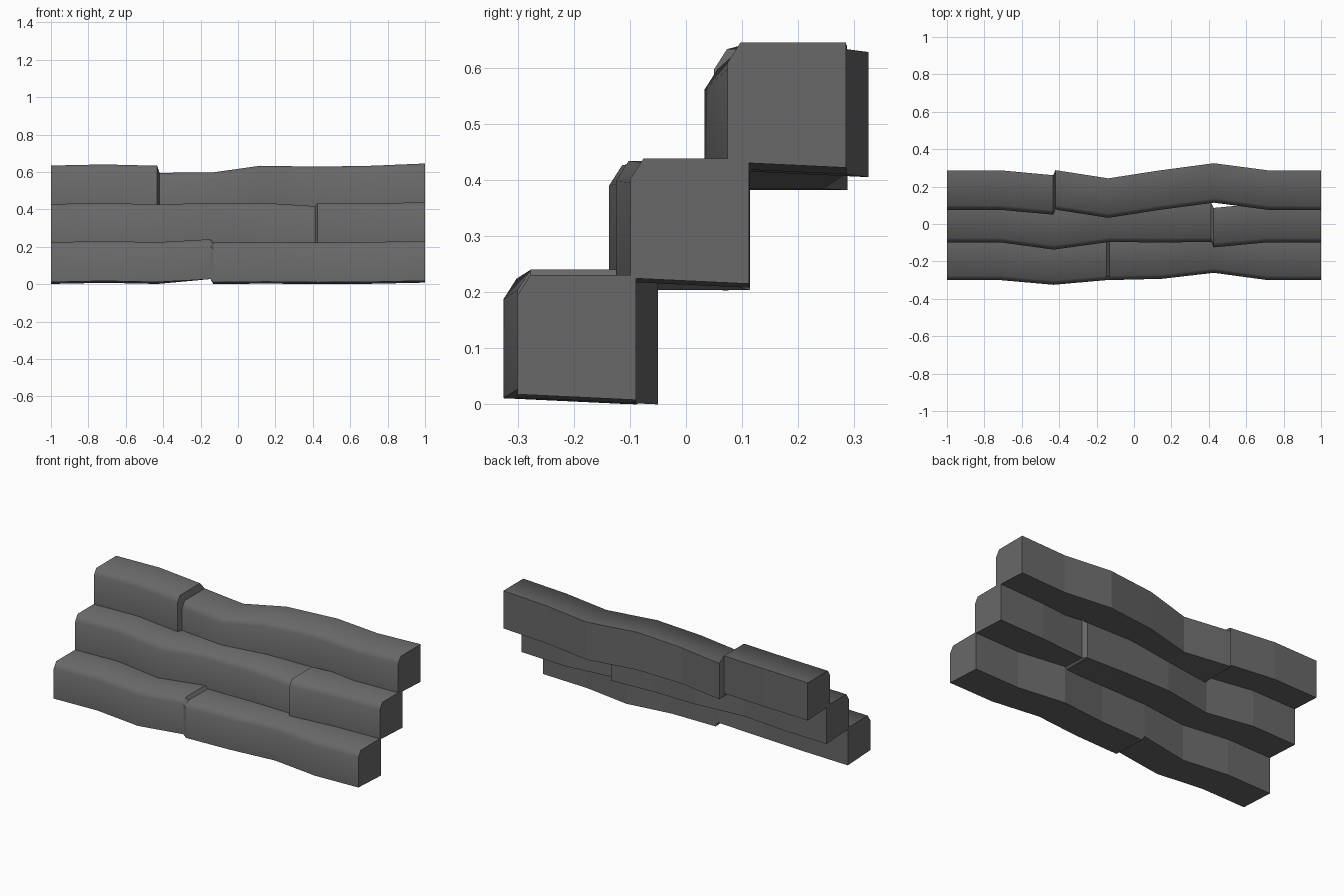
import bpy, bmesh

if "Cube" in bpy.data.objects:
    bpy.data.objects.remove(bpy.data.objects["Cube"])

HEIGHT, DEPTH = 0.213, 0.211

# Dark grey stone
stone = bpy.data.materials.new("dark_stone")
stone.diffuse_color = (0.14, 0.14, 0.14, 1)
stone.use_nodes = True
stone.node_tree.nodes["Principled BSDF"].inputs["Base Color"].default_value = stone.diffuse_color


def stone_step(name, stations):
    """Sweep a chamfered block section through stations (x, front y, top z, back drop)."""
    bm = bmesh.new()
    rings = []
    for x, y, z, drop in stations:
        section = [(y, z - HEIGHT), (y, z - 0.036), (y + 0.023, z),
                   (y + DEPTH, z), (y + DEPTH, z - HEIGHT - drop)]
        rings.append([bm.verts.new((x, py, pz)) for py, pz in section])
    for a, b in zip(rings, rings[1:]):
        joint = b[0].co.x - a[0].co.x < 0.03
        for i in range(5):
            j = (i + 1) % 5
            face = bm.faces.new((a[i], a[j], b[j], b[i]))
            # front, chamfer and top are smooth; back, underside and joints are flat
            face.smooth = i < 3 and not joint
    bm.faces.new(rings[0])
    bm.faces.new(rings[-1])
    bmesh.ops.recalc_face_normals(bm, faces=bm.faces)
    # hard edges wherever a flat face meets a smooth one
    for e in bm.edges:
        e.smooth = all(f.smooth for f in e.link_faces)
    mesh = bpy.data.meshes.new(name)
    bm.to_mesh(mesh)
    bm.free()
    mesh.materials.append(stone)
    obj = bpy.data.objects.new(name, mesh)
    bpy.context.collection.objects.link(obj)


D = 0.010
# Lower step, joint near x = -0.14
stone_step("lower_step", [
    (-1, -0.30, 0.224, D), (-0.715, -0.30, 0.230, D), (-0.43, -0.325, 0.224, D),
    (-0.147, -0.30, 0.240, 0), (-0.132, -0.30, 0.223, D), (0.15, -0.293, 0.226, D),
    (0.427, -0.261, 0.223, D), (0.715, -0.30, 0.225, D), (1, -0.30, 0.231, D)])

# Middle step, joint near x = 0.42
stone_step("middle_step", [
    (-1, -0.098, 0.428, D), (-0.715, -0.098, 0.434, D), (-0.43, -0.137, 0.426, D),
    (-0.14, -0.097, 0.434, D), (0.14, -0.098, 0.434, D), (0.413, -0.097, 0.417, 0),
    (0.426, -0.125, 0.434, D), (0.715, -0.098, 0.431, D), (1, -0.099, 0.438, D)])

# Upper step, joint near x = -0.42
stone_step("upper_step", [
    (-1, 0.076, 0.634, D), (-0.715, 0.076, 0.640, D), (-0.432, 0.050, 0.633, D),
    (-0.42, 0.077, 0.595, 0), (-0.137, 0.033, 0.597, 0), (0.12, 0.073, 0.633, D),
    (0.427, 0.114, 0.628, D), (0.715, 0.076, 0.633, D), (1, 0.074, 0.645, D)])
